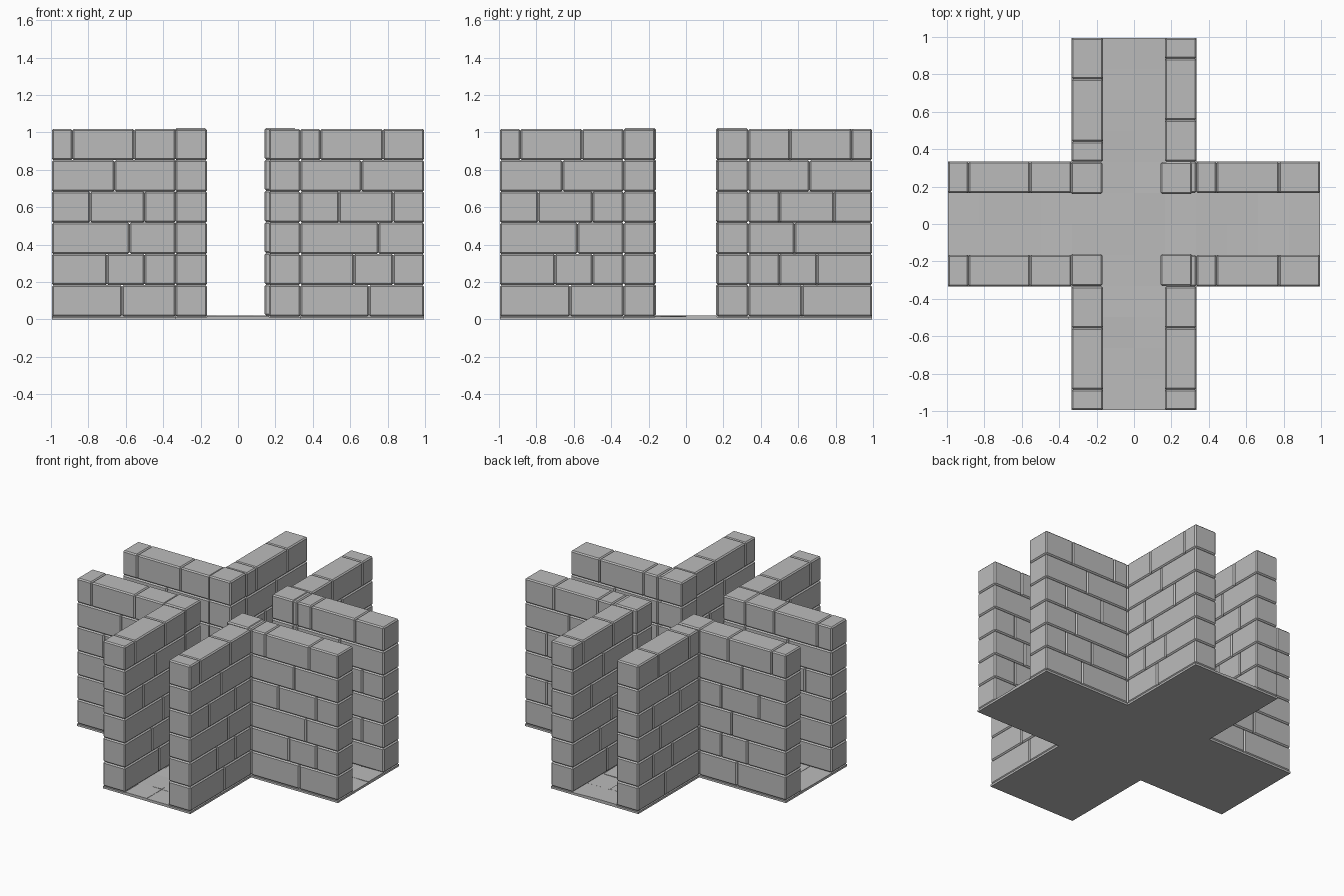
import bpy
import bmesh
import random
from mathutils import Matrix, Vector

random.seed(4)
cube = bpy.data.objects.get("Cube")
if cube:
    bpy.data.objects.remove(cube)


def make_material(name, grey):
    mat = bpy.data.materials.new(name)
    mat.use_nodes = True
    colour = (grey, grey, grey, 1)
    mat.diffuse_color = colour
    mat.node_tree.nodes["Principled BSDF"].inputs["Base Color"].default_value = colour
    return mat


stone = make_material("grey stone", 0.5)

INNER, OUTER, END = 0.165, 0.333, 0.995
BASE, COURSE, BEVEL = 0.016, 0.167, 0.008

# Joint distances from the centre, one tuple per course from the bottom up
PATTERN_A = [(0.62,), (0.5, 0.7), (0.58,), (0.5, 0.79), (0.66,), (0.555, 0.885)]
PATTERN_B = [(0.7,), (0.62, 0.83), (0.75,), (0.54, 0.83), (0.66,), (0.44, 0.775)]


def add_box(bm, low, high):
    low, high = Vector(low), Vector(high)
    size = high - low
    matrix = Matrix.Translation((low + high) / 2) @ Matrix.Diagonal((*size, 1))
    bmesh.ops.create_cube(bm, size=1, matrix=matrix)


def finish(name, bm, bevel=0):
    bmesh.ops.recalc_face_normals(bm, faces=bm.faces)
    mesh = bpy.data.meshes.new(name)
    bm.to_mesh(mesh)
    bm.free()
    mesh.materials.append(stone)
    obj = bpy.data.objects.new(name, mesh)
    bpy.context.collection.objects.link(obj)
    if bevel:
        mod = obj.modifiers.new("worn edges", "BEVEL")
        mod.width = bevel
        mod.segments = 1
    return obj


def brick(bm, along_x, span, across, z):
    a, b = sorted(span)
    c, d = sorted(across)
    if along_x:
        add_box(bm, (a, c, z), (b, d, z + COURSE))
    else:
        add_box(bm, (c, a, z), (d, b, z + COURSE))


# One straight brick wall on one side of a passage arm
def wall(name, along_x, direction, side, pattern):
    bm = bmesh.new()
    for row, joints in enumerate(pattern):
        stops = [OUTER, *joints, END]
        for start, stop in zip(stops, stops[1:]):
            brick(bm, along_x, (start * direction, stop * direction),
                  (INNER * side, OUTER * side), BASE + row * COURSE)
    finish(name, bm, BEVEL)


for direction, arm in ((-1, "right"), (1, "left")):
    for side, place in ((-1, "front"), (1, "back")):
        wall(f"{arm}_arm_{place}_wall", True, direction, side,
             PATTERN_B if direction > 0 else PATTERN_A)
for direction, arm in ((-1, "front"), (1, "back")):
    for side, place in ((-1, "right"), (1, "left")):
        wall(f"{arm}_arm_{place}_wall", False, direction, side,
             PATTERN_B if direction > 0 and side < 0 else PATTERN_A)

# Square pillars of stacked blocks where the walls meet
for sx, side in ((-1, "right"), (1, "left")):
    for sy, place in ((-1, "front"), (1, "back")):
        bm = bmesh.new()
        shift = -0.022 if sx > 0 else -0.004
        for row in range(len(PATTERN_A)):
            z = BASE + row * COURSE + 0.004
            xs = sorted((INNER * sx + shift, OUTER * sx + shift))
            ys = sorted(((INNER - 0.005) * sy, (OUTER - 0.002) * sy))
            add_box(bm, (xs[0], ys[0], z), (xs[1], ys[1], z + COURSE))
        # Filler behind the shifted pillar
        if sx > 0:
            for row in range(len(PATTERN_A)):
                brick(bm, True, (INNER, OUTER), (INNER * sy, OUTER * sy), BASE + row * COURSE)
        finish(f"{place}_{side}_corner_pillar", bm, BEVEL)

# Cross-shaped foundation slab
bm = bmesh.new()
corners = []
for sx, sy in ((1, 1), (-1, 1), (-1, -1), (1, -1)):
    trio = [(END * sx, OUTER * sy), (OUTER * sx, OUTER * sy), (OUTER * sx, END * sy)]
    corners += trio if sx * sy > 0 else trio[::-1]
face = bm.faces.new([bm.verts.new((x, y, 0)) for x, y in corners])
lifted = bmesh.ops.extrude_face_region(bm, geom=[face])["geom"]
for v in lifted:
    if isinstance(v, bmesh.types.BMVert):
        v.co.z = 0.014
finish("foundation_slab", bm)

# Uneven paving stones, two abreast along both passages
bm = bmesh.new()
tile = END / 6
for i in range(-6, 6):
    for j in range(-6, 6):
        if not (-1 <= i < 1 or -1 <= j < 1):
            continue
        first = len(bm.verts)
        add_box(bm, (i * tile, j * tile, 0.006), ((i + 1) * tile, (j + 1) * tile, 0.018))
        bm.verts.ensure_lookup_table()
        for v in bm.verts[first:]:
            if v.co.z > 0.01:
                v.co.z += random.uniform(-0.003, 0.004)
finish("paving_stones", bm)
